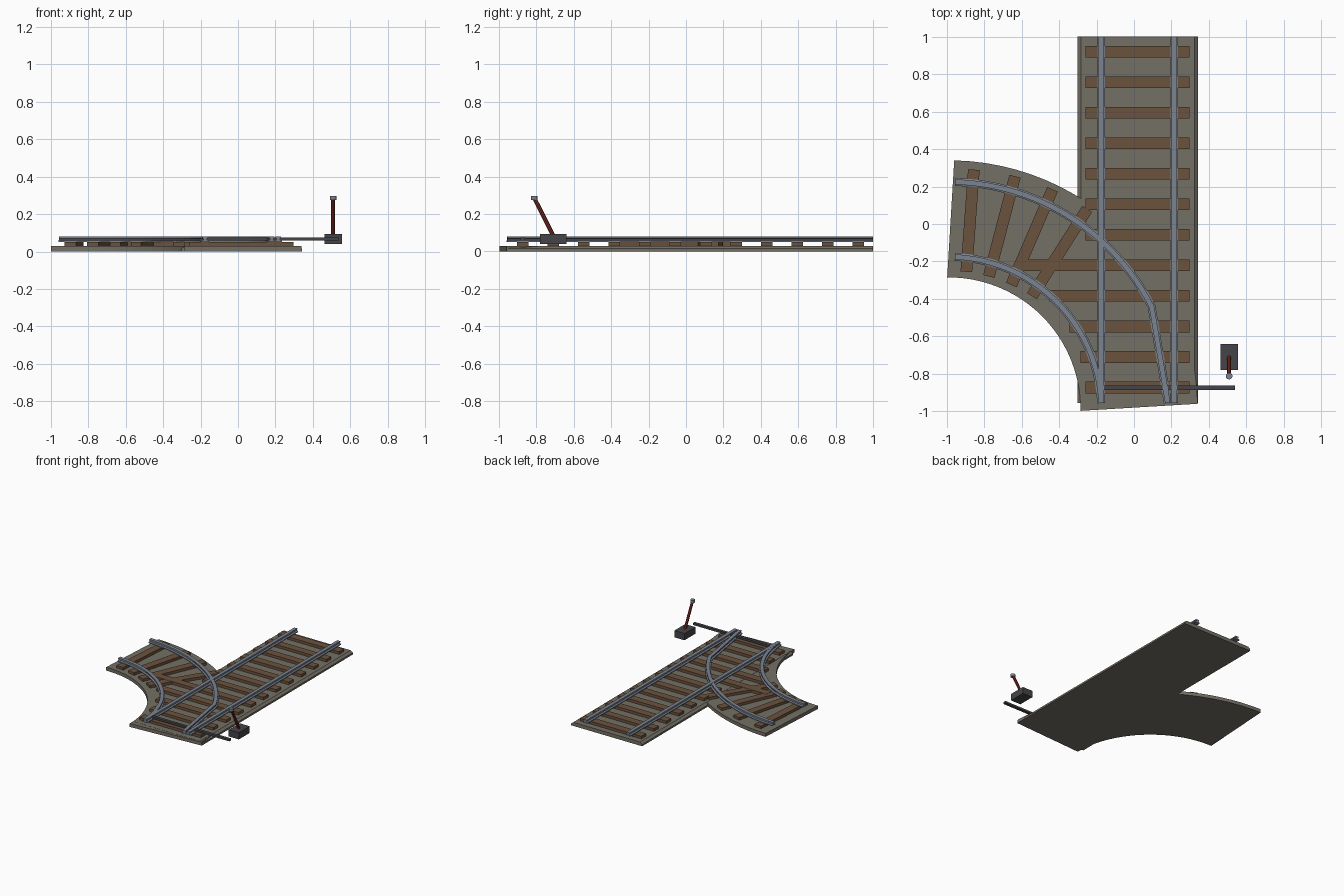
import bpy, bmesh
from math import cos, sin, radians, atan2
from mathutils import Vector, Matrix

if "Cube" in bpy.data.objects:
    bpy.data.objects.remove(bpy.data.objects["Cube"])


def material(name, r, g, b):
    m = bpy.data.materials.new(name)
    m.use_nodes = True
    m.diffuse_color = (r, g, b, 1)
    m.node_tree.nodes["Principled BSDF"].inputs["Base Color"].default_value = (r, g, b, 1)
    return m


GRAVEL = material("gravel", 0.175, 0.16, 0.13)
WOOD = material("wood", 0.145, 0.085, 0.048)
STEEL = material("rail_steel", 0.20, 0.23, 0.28)
IRON = material("dark_iron", 0.06, 0.06, 0.068)
RED = material("lever_red", 0.22, 0.028, 0.02)


def finish(name, bm, mat, smooth=False):
    bmesh.ops.recalc_face_normals(bm, faces=bm.faces)
    me = bpy.data.meshes.new(name)
    bm.to_mesh(me)
    bm.free()
    me.materials.append(mat)
    ob = bpy.data.objects.new(name, me)
    bpy.context.collection.objects.link(ob)
    if smooth:
        bpy.ops.object.select_all(action="DESELECT")
        ob.select_set(True)
        bpy.context.view_layer.objects.active = ob
        bpy.ops.object.shade_smooth_by_angle(angle=radians(25))
    return ob


def box(name, centre, size, mat, angle=0):
    bm = bmesh.new()
    m = Matrix.Translation(centre) @ Matrix.Rotation(angle, 4, "Z") @ Matrix.Diagonal((*size, 1))
    bmesh.ops.create_cube(bm, size=1, matrix=m)
    return finish(name, bm, mat)


def sweep(name, path, profile, mat):
    """Carry a closed (side, height) profile along a flat path with mitred corners."""
    bm = bmesh.new()
    pts = [Vector(p) for p in path]
    rings = []
    for i, p in enumerate(pts):
        d0 = (p - pts[max(i - 1, 0)]).normalized()
        d1 = (pts[min(i + 1, len(pts) - 1)] - p).normalized()
        d = (d0 + d1).normalized()
        side = Vector((d.y, -d.x))
        rings.append([bm.verts.new((*(p + side * s), z)) for s, z in profile])
    n = len(profile)
    for a, b in zip(rings, rings[1:]):
        for k in range(n):
            bm.faces.new((a[k], a[(k + 1) % n], b[(k + 1) % n], b[k]))
    bm.faces.new(rings[0])
    bm.faces.new(rings[-1])
    return finish(name, bm, mat, smooth=True)


def rod(name, start, end, radius, sides, mat):
    a, b = Vector(start), Vector(end)
    bm = bmesh.new()
    m = Matrix.Translation((a + b) / 2) @ (b - a).to_track_quat("Z", "Y").to_matrix().to_4x4()
    bmesh.ops.create_cone(bm, cap_ends=True, segments=sides, radius1=radius,
                          radius2=radius, depth=(b - a).length, matrix=m)
    return finish(name, bm, mat, smooth=True)


def arc(radius, a0, a1, steps=24):
    angles = [radians(a0 + (a1 - a0) * i / steps) for i in range(steps + 1)]
    return [(-0.99 + radius * cos(a), -0.99 + radius * sin(a)) for a in angles]


def mirrored(half):
    return half + [(-s, z) for s, z in reversed(half)]


# Gravel beds
MID, SOUTH, NORTH = 0.02, -0.955, 1.0
sweep("straight_bed", [(MID, SOUTH), (MID, NORTH)],
      mirrored([(0.322, 0), (0.322, 0.015), (0.303, 0.03)]), GRAVEL)

bm = bmesh.new()
layers = []
for z in (0.001, 0.029):
    layers.append([[bm.verts.new((x, y, z)) for x, y in arc(r, a, 90 - a)]
                   for r, a in ((0.705, -0.6), (1.33, 1.3))])
(low_in, low_out), (top_in, top_out) = layers
for a, b in ((low_in, low_out), (top_in, top_out), (low_in, top_in), (low_out, top_out)):
    for i in range(len(a) - 1):
        bm.faces.new((a[i], a[i + 1], b[i + 1], b[i]))
for i in (0, -1):
    bm.faces.new((low_in[i], low_out[i], top_out[i], top_in[i]))
finish("curved_bed", bm, GRAVEL)

# Sleepers of the straight track, the ones at the junction stretched to the left
stretched = {1: -0.285, 2: -0.345, 3: -0.45, 4: -0.60}
for i in range(12):
    left, right = stretched.get(i, -0.26), 0.295
    box(f"straight_sleeper_{i + 1}", ((left + right) / 2, -0.873 + 0.163 * i, 0.039),
        (right - left, 0.062, 0.026), WOOD)

# Sleepers fanned around the bend
fan = [((-0.855, 0.29), (-0.895, -0.255)), ((-0.635, 0.255), (-0.775, -0.28)),
       ((-0.435, 0.185), (-0.655, -0.325)), ((-0.25, 0.08), (-0.545, -0.385))]
for i, (p, q) in enumerate(fan):
    a, b = Vector(p), Vector(q)
    d, c = a - b, (a + b) / 2
    box(f"fan_sleeper_{i + 1}", (c.x, c.y, 0.038), (d.length, 0.062, 0.025), WOOD, atan2(d.y, d.x))

# Rails with a wide foot and narrower head
rail = mirrored([(0.021, 0.052), (0.021, 0.059), (0.009, 0.063),
                 (0.009, 0.068), (0.014, 0.071), (0.014, 0.08)])
for name, x in (("left_rail", 0.215), ("right_rail", -0.175)):
    sweep(name, [(x, SOUTH), (x, NORTH)], rail, STEEL)
low_rail = [(s, z - 0.0008) for s, z in rail]
sweep("inner_curved_rail", arc(0.815, 2.4, 87.6), low_rail, STEEL)
sweep("outer_curved_rail", [(0.18, SOUTH)] + arc(1.215, 26.8, 88.3), low_rail, STEEL)

# Switch: throw bar, stand, lever and knob
box("throw_bar", (0.185, -0.873, 0.068), (0.71, 0.024, 0.016), IRON)
box("lever_stand", (0.508, -0.71, 0.067), (0.092, 0.14, 0.055), IRON)
rod("lever", (0.508, -0.71, 0.085), (0.508, -0.808, 0.28), 0.011, 8, RED)
rod("lever_knob", (0.508, -0.812, 0.275), (0.508, -0.812, 0.296), 0.018, 12, STEEL)
